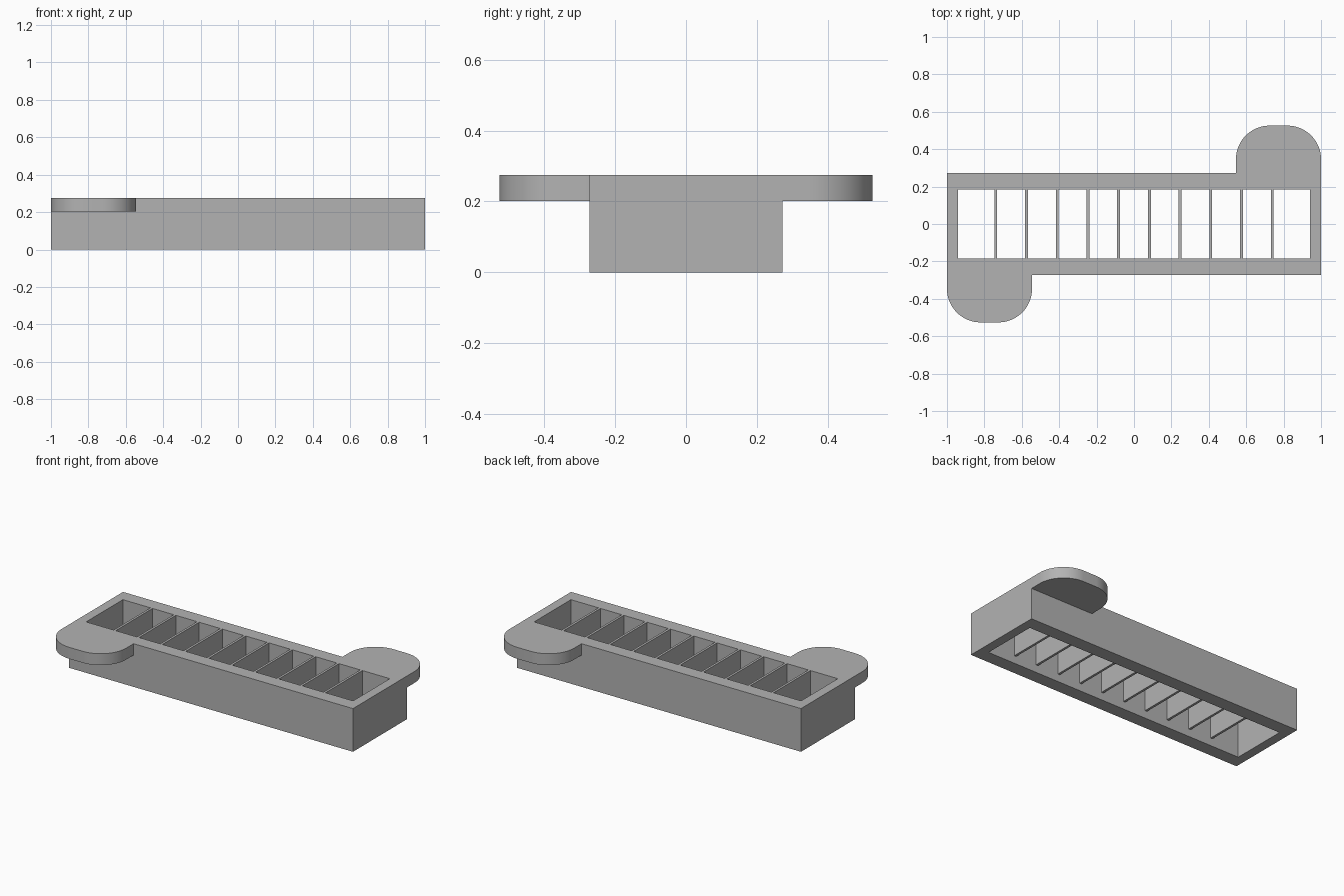
import bpy, bmesh, math

cube = bpy.data.objects.get("Cube")
if cube:
    bpy.data.objects.remove(cube, do_unlink=True)

HALF_L, HALF_W, TOP = 1.0, 0.272, 0.275      # outer block
HOLE_L, HOLE_W = 0.94, 0.185                 # open well
TAB_W, TAB_END, TAB_Z, TAB_R = 0.455, 0.526, 0.202, 0.18
FIN_COUNT, FIN_REACH, FIN_T, FIN_Z = 10, 0.739, 0.015, 0.05

grey = bpy.data.materials.new("plain grey")
grey.use_nodes = True
colour = (0.45, 0.45, 0.45, 1)
grey.diffuse_color = colour
grey.node_tree.nodes["Principled BSDF"].inputs["Base Color"].default_value = colour


def finish(name, bm):
    bmesh.ops.recalc_face_normals(bm, faces=bm.faces)
    mesh = bpy.data.meshes.new(name)
    bm.to_mesh(mesh)
    bm.free()
    mesh.materials.append(grey)
    obj = bpy.data.objects.new(name, mesh)
    bpy.context.collection.objects.link(obj)
    return obj


def extrude_up(bm, faces, height):
    made = bmesh.ops.extrude_face_region(bm, geom=faces)["geom"]
    verts = [g for g in made if isinstance(g, bmesh.types.BMVert)]
    bmesh.ops.translate(bm, verts=verts, vec=(0, 0, height))


def rectangle(bm, hx, hy):
    return [bm.verts.new((sx * hx, sy * hy, 0))
            for sx, sy in ((-1, -1), (1, -1), (1, 1), (-1, 1))]


# Rectangular frame, open through top and bottom
bm = bmesh.new()
outer, inner = rectangle(bm, HALF_L, HALF_W), rectangle(bm, HOLE_L, HOLE_W)
ring = []
for i in range(4):
    j = (i + 1) % 4
    ring.append(bm.faces.new((outer[i], outer[j], inner[j], inner[i])))
extrude_up(bm, ring, TOP)
finish("frame", bm)

# Thin cross fins, flush with the top and raised above the bottom
for i in range(FIN_COUNT):
    x = -FIN_REACH + 2 * FIN_REACH * i / (FIN_COUNT - 1)
    bm = bmesh.new()
    face = bm.faces.new(rectangle(bm, FIN_T / 2, HOLE_W))
    bmesh.ops.translate(bm, verts=bm.verts, vec=(x, 0, FIN_Z))
    extrude_up(bm, [face], TOP - FIN_Z)
    finish(f"fin_{i + 1}", bm)

# Rounded mounting tabs at opposite corners
for name, s in (("back_left_tab", 1), ("front_right_tab", -1)):
    left, right = HALF_L - TAB_W, HALF_L
    points = [(left, HALF_W), (right, HALF_W)]
    for cx, start in ((right - TAB_R, 0), (left + TAB_R, 90)):
        for k in range(17):
            a = math.radians(start + 90 * k / 16)
            points.append((cx + TAB_R * math.cos(a),
                           TAB_END - TAB_R + TAB_R * math.sin(a)))
    bm = bmesh.new()
    face = bm.faces.new([bm.verts.new((s * x, s * y, TAB_Z)) for x, y in points])
    extrude_up(bm, [face], TOP - TAB_Z)
    tab = finish(name, bm)
    bpy.ops.object.select_all(action="DESELECT")
    tab.select_set(True)
    bpy.context.view_layer.objects.active = tab
    bpy.ops.object.shade_smooth_by_angle(angle=math.radians(30))
